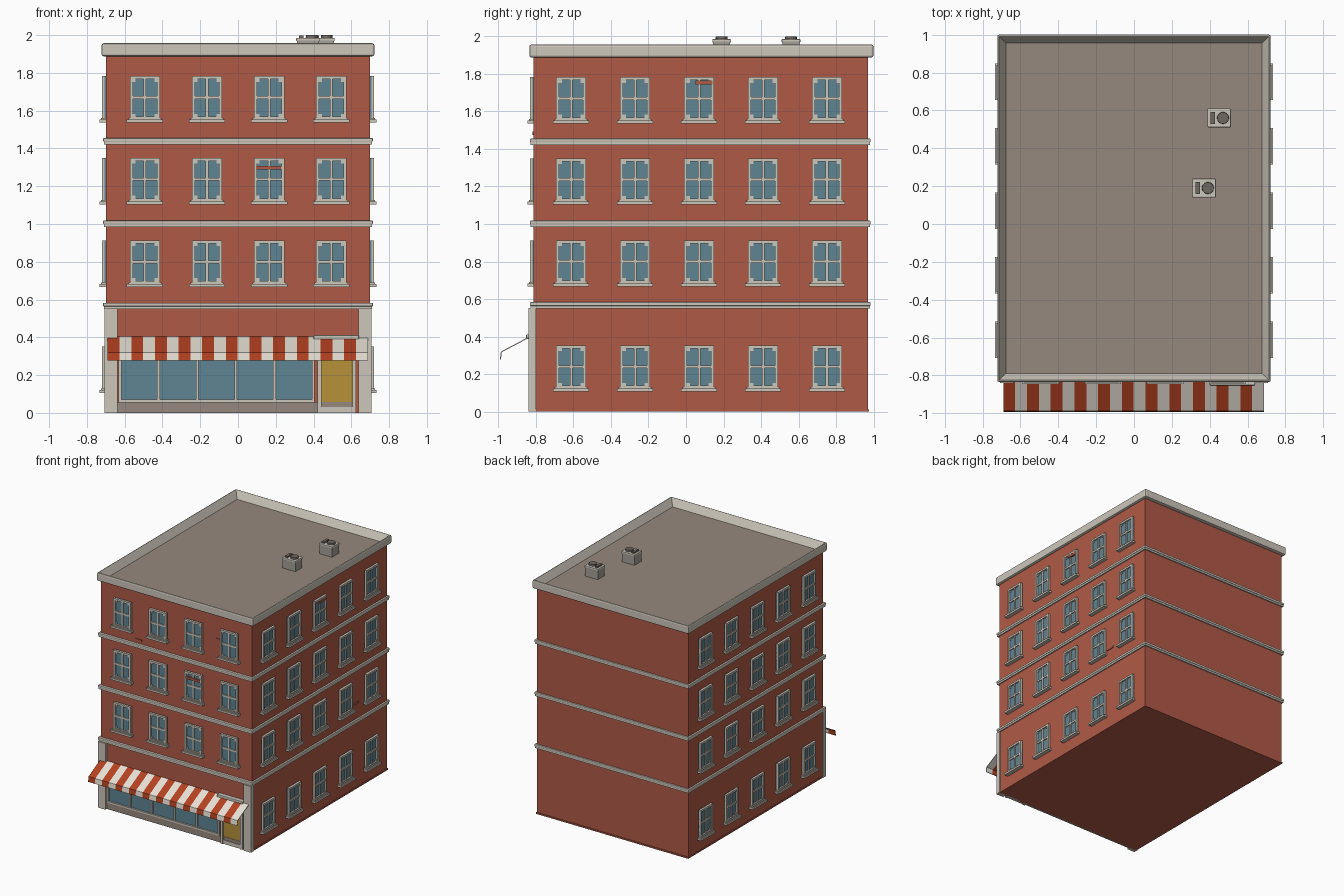
import bpy, bmesh, math
from mathutils import Matrix, Vector

cube = bpy.data.objects.get("Cube")
if cube:
    bpy.data.objects.remove(cube, do_unlink=True)


def material(name, srgb):
    lin = [(c / 255 / 12.92) if c < 11 else ((c / 255 + 0.055) / 1.055) ** 2.4 for c in srgb]
    m = bpy.data.materials.new(name)
    m.use_nodes = True
    m.diffuse_color = (*lin, 1)
    m.node_tree.nodes["Principled BSDF"].inputs["Base Color"].default_value = (*lin, 1)
    return m


BRICK = material("brick red", (176, 90, 70))
CREAM = material("cream stone", (205, 199, 187))
GLASS = material("blue glass", (95, 133, 147))
ROOF = material("taupe roof", (150, 137, 126))
STRIPE = material("awning red", (180, 65, 32))
WHITE = material("awning white", (232, 226, 214))
GOLD = material("gold door", (182, 145, 58))
METAL = material("vent grey", (165, 160, 152))
DARK = material("dark fan", (112, 104, 97))


def add_mesh(name, bm, mats):
    bmesh.ops.recalc_face_normals(bm, faces=bm.faces)
    me = bpy.data.meshes.new(name)
    bm.to_mesh(me)
    bm.free()
    for m in mats:
        me.materials.append(m)
    ob = bpy.data.objects.new(name, me)
    bpy.context.collection.objects.link(ob)
    return ob


def put_box(bm, x, y, z, mat=0):
    """Add a box given as (low, high) ranges."""
    lo, hi = Vector((x[0], y[0], z[0])), Vector((x[1], y[1], z[1]))
    size = hi - lo
    r = bmesh.ops.create_cube(bm, size=1, matrix=Matrix.Translation((lo + hi) / 2) @ Matrix.Diagonal((*size, 1)))
    for f in {f for v in r["verts"] for f in v.link_faces}:
        f.material_index = mat


def box(name, x, y, z, mat, bevel=0):
    bm = bmesh.new()
    put_box(bm, x, y, z)
    ob = add_mesh(name, bm, [mat])
    if bevel:
        b = ob.modifiers.new("bevel", "BEVEL")
        b.width, b.segments = bevel, 2
    return ob


# Brick body and stone floor bands
box("brick_body", (-.70, .70), (-.812, .97), (0, 1.89), BRICK)
box("base_trim", (-.704, .704), (-.812, .976), (0, .012), BRICK)
for i, z in enumerate((.55, .985, 1.422)):
    box(f"floor_band_{i + 1}", (-.71, .71), (-.828, .98), (z, z + .02), CREAM)
    box(f"floor_band_lip_{i + 1}", (-.714, .714), (-.832, .984), (z + .014, z + .033), CREAM, .004)

# Parapet: a rounded slab whose top is inset and sunk to make the roof floor
bm = bmesh.new()
put_box(bm, (-.722, .722), (-.835, 1.0), (1.888, 1.957))
bm.faces.ensure_lookup_table()
outer = [e for e in bm.edges]
bmesh.ops.bevel(bm, geom=outer, offset=.01, segments=2, affect="EDGES", profile=.5)
top = max(bm.faces, key=lambda f: f.calc_center_median().z + f.calc_area())
bmesh.ops.inset_region(bm, faces=[top], thickness=.05)
bmesh.ops.translate(bm, verts=top.verts, vec=(0, 0, -.06))
top.material_index = 1
add_mesh("parapet_and_roof", bm, [CREAM, ROOF])

# One window, facing -y with its centre at the origin
W, H = .08, .115
bm = bmesh.new()
put_box(bm, (-W, W), (-.006, 0), (-H, H), 1)
for s in (-1, 1):
    put_box(bm, sorted((s * W, s * (W - .016))), (-.019, 0), (-H, H))
    put_box(bm, (-W + .016, W - .016), (-.019, 0), sorted((s * H, s * (H - .016))))
    for t in (-1, 1):
        put_box(bm, (s * .057 - .007, s * .057 + .007), (-.012, 0), (t * .092 - .007, t * .092 + .007))
put_box(bm, (-.007, .007), (-.014, 0), (-H + .016, H - .016))
put_box(bm, (-W + .016, W - .016), (-.014, 0), (-.006, .009))
put_box(bm, (-W - .016, W + .016), (-.034, 0), (-H - .016, -H))
put_box(bm, (-W - .008, W + .008), (-.026, 0), (-H, -H + .008))
first = add_mesh("window", bm, [CREAM, GLASS])
window_mesh = first.data
bpy.data.objects.remove(first)


def window(name, loc, angle):
    ob = bpy.data.objects.new(name, window_mesh)
    ob.location = loc
    ob.rotation_euler.z = angle
    bpy.context.collection.objects.link(ob)


rows = (.237, .798, 1.235, 1.668)
for r, z in enumerate(rows):
    if r:
        for c in range(4):
            window(f"front_window_{r}_{c}", (-.493 + .329 * c, -.812, z), 0)
    for c in range(5):
        for s, side in ((1, "left"), (-1, "right")):
            window(f"{side}_window_{r}_{c}", (s * .70, -.612 + .341 * c, z), s * math.pi / 2)

# Loose bricks standing slightly proud of the walls
for i, (x, z) in enumerate(((-.385, 1.475), (.36, 1.675))):
    box(f"front_loose_brick_{i}", (x, x + .065), (-.818, -.81), (z, z + .018), BRICK)
box("front_window_brick", (.095, .23), (-.832, -.81), (1.288, 1.308), BRICK)
box("side_window_brick", (.69, .72), (.05, .14), (1.745, 1.765), BRICK)
box("side_loose_brick", (.69, .706), (.505, .585), (.705, .722), BRICK)

# Shop front: pillars, fascia, display window and door
for s, side in ((1, "left"), (-1, "right")):
    box(f"{side}_pillar", sorted((s * .637, s * .708)), (-.84, -.80), (0, .552), CREAM)
box("fascia_panel", (-.637, .637), (-.818, -.80), (.40, .55), BRICK)
box("shop_plinth", (-.637, .425), (-.822, -.80), (0, .058), ROOF)
box("shop_glass", (-.63, .40), (-.816, -.80), (.058, .40), GLASS)
bm = bmesh.new()
for i in range(6):
    x = -.625 + .2045 * i
    put_box(bm, (x - .007, x + .007), (-.828, -.80), (.058, .40))
put_box(bm, (-.632, .405), (-.83, -.80), (.056, .07))
put_box(bm, (-.632, .405), (-.83, -.80), (.385, .40))
add_mesh("shop_window_frame", bm, [CREAM])

bm = bmesh.new()
for x in (.422, .605):
    put_box(bm, (x, x + .02), (-.835, -.80), (0, .40))
put_box(bm, (.422, .625), (-.835, -.80), (.375, .40))
put_box(bm, (.442, .605), (-.828, -.80), (0, .032))
add_mesh("door_frame", bm, [CREAM])
box("door_panel", (.442, .605), (-.82, -.80), (.055, .38), GOLD)
box("door_kick_plate", (.442, .605), (-.823, -.80), (.03, .058), ROOF)
box("door_lamp_canopy", (.40, .64), (-.852, -.81), (.388, .412), CREAM, .004)

# Striped awning: slope and valance swept along x
profile = ((-.825, .402), (-.985, .318), (-.99, .277))
N = 22
bm = bmesh.new()
grid = [[bm.verts.new((-.69 + 1.377 * i / N, y, z)) for y, z in profile] for i in range(N + 1)]
for i in range(N):
    for k in range(2):
        f = bm.faces.new((grid[i][k], grid[i][k + 1], grid[i + 1][k + 1], grid[i + 1][k]))
        f.material_index = i % 2
awning = add_mesh("awning", bm, [STRIPE, WHITE])
sol = awning.modifiers.new("thickness", "SOLIDIFY")
sol.thickness, sol.offset = .006, 0

# Roof ventilation units
for i, (x, y) in enumerate(((.37, .19), (.45, .56))):
    box(f"vent_body_{i}", (x - .058, x + .058), (y - .045, y + .045), (1.89, 1.972), METAL)
    box(f"vent_lid_{i}", (x - .062, x + .062), (y - .05, y + .05), (1.968, 1.986), CREAM, .004)
    bm = bmesh.new()
    bmesh.ops.create_cone(bm, cap_ends=True, segments=20, radius1=.032, radius2=.03, depth=.02,
                          matrix=Matrix.Translation((x + .02, y, 1.99)))
    add_mesh(f"vent_fan_{i}", bm, [DARK])
    box(f"vent_slot_{i}", (x - .046, x - .022), (y - .032, y + .032), (1.98, 1.998), DARK)
